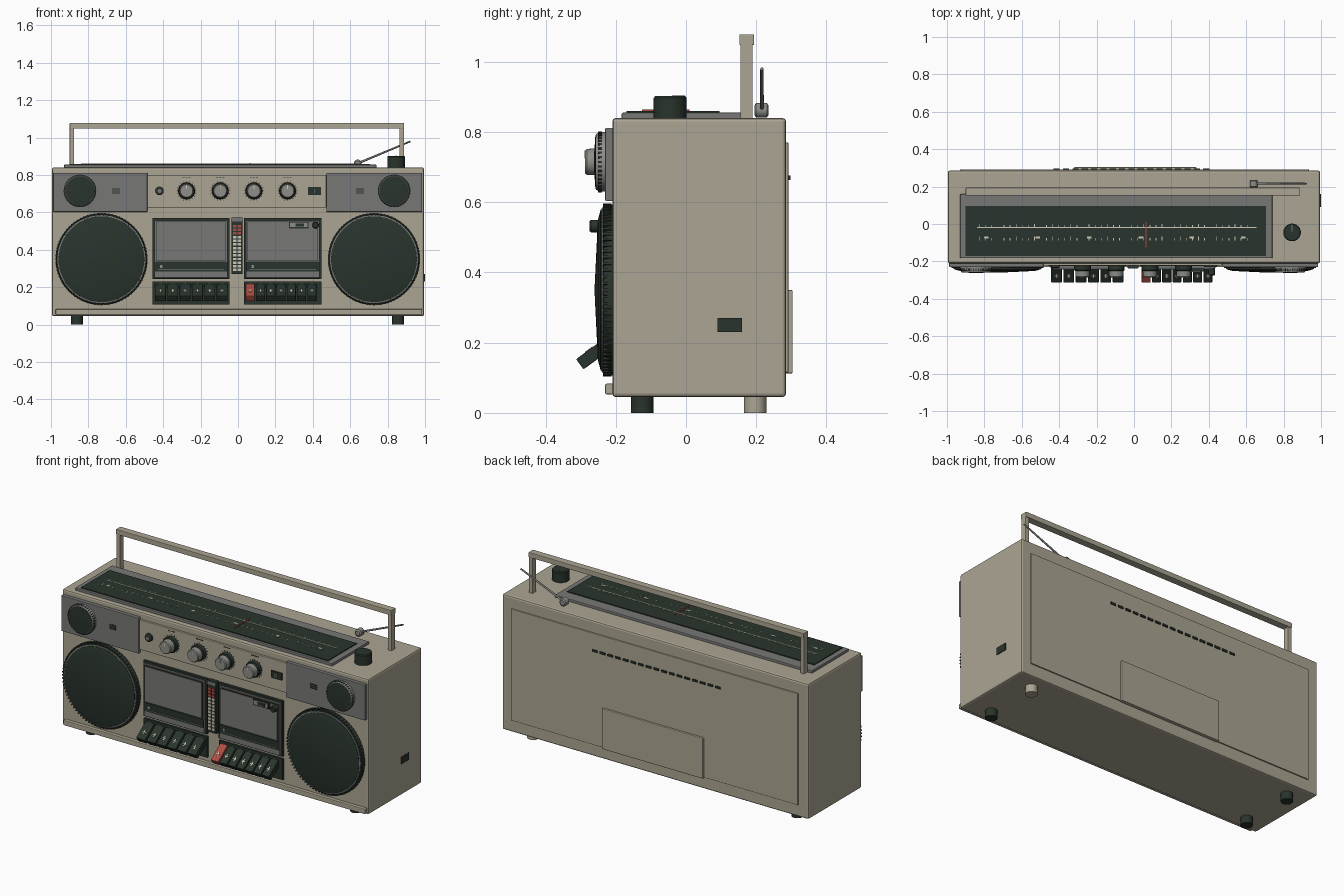
import bpy, bmesh, math
from mathutils import Matrix, Vector


def material(name, rgb):
    m = bpy.data.materials.new(name)
    m.diffuse_color = (*rgb, 1)
    return m


BEIGE = material("warm beige", (0.41, 0.375, 0.29))
GREY = material("panel grey", (0.185, 0.185, 0.18))
METAL = material("knob grey", (0.27, 0.27, 0.25))
DARK = material("green black", (0.022, 0.034, 0.025))
RED = material("signal red", (0.42, 0.075, 0.055))
CREAM = material("cream marking", (0.62, 0.60, 0.48))


def finish(name, bm, mat, loc=(0, 0, 0), rot=(0, 0, 0), smooth=False, bevel=0):
    bmesh.ops.recalc_face_normals(bm, faces=bm.faces)
    me = bpy.data.meshes.new(name)
    bm.to_mesh(me)
    bm.free()
    me.materials.append(mat)
    ob = bpy.data.objects.new(name, me)
    ob.location, ob.rotation_euler = loc, rot
    bpy.context.collection.objects.link(ob)
    if smooth:
        me.polygons.foreach_set("use_smooth", [True] * len(me.polygons))
        me.set_sharp_from_angle(angle=math.radians(30))
    if bevel:
        mod = ob.modifiers.new("Bevel", 'BEVEL')
        mod.width, mod.segments = bevel, 2
    return ob


def boxes(name, items, mat, **kw):
    """One object from boxes given as (x0, x1, y0, y1, z0, z1)."""
    bm = bmesh.new()
    for x0, x1, y0, y1, z0, z1 in items:
        m = Matrix.Translation(((x0 + x1) / 2, (y0 + y1) / 2, (z0 + z1) / 2))
        bmesh.ops.create_cube(bm, size=1, matrix=m @ Matrix.Diagonal((x1 - x0, y1 - y0, z1 - z0, 1)))
    return finish(name, bm, mat, **kw)


def box(name, x0, x1, y0, y1, z0, z1, mat, **kw):
    return boxes(name, [(x0, x1, y0, y1, z0, z1)], mat, **kw)


def lathe(name, loc, profile, mat, front=True, n=48):
    """Revolved (radius, height) profile; height points forward or up."""
    bm = bmesh.new()
    rings = []
    for r, h in profile:
        rings.append([bm.verts.new((r * math.cos(2 * math.pi * i / n), r * math.sin(2 * math.pi * i / n), h))
                      for i in range(n)])
    for a, b in zip(rings, rings[1:]):
        for i in range(n):
            bm.faces.new((a[i], a[(i + 1) % n], b[(i + 1) % n], b[i]))
    bm.faces.new(rings[0])
    bm.faces.new(rings[-1])
    return finish(name, bm, mat, loc, (math.pi / 2 if front else 0, 0, 0), True)


def teeth(name, loc, radius, count, size, mat):
    """Ring of small blocks around a forward-facing circle."""
    bm = bmesh.new()
    for i in range(count):
        m = Matrix.Rotation(2 * math.pi * i / count, 4, 'Y') @ Matrix.Translation((radius, 0, 0))
        bmesh.ops.create_cube(bm, size=1, matrix=m @ Matrix.Diagonal((*size, 1)))
    finish(name, bm, mat, loc)


# Cabinet, base strip and feet
box("cabinet", -0.995, 0.995, -0.21, 0.285, 0.045, 0.84, BEIGE, bevel=0.01)
box("front_base_strip", -0.975, 0.985, -0.23, -0.2, 0.053, 0.083, BEIGE, bevel=0.004)
for x in (-0.862, 0.855):
    for y in (-0.125, 0.197):
        lathe("foot", (x, y, 0), [(0.032, 0), (0.032, 0.05)], BEIGE if x > 0 and y > 0 else DARK, False, 24)

# Carrying handle
for x in (-0.888, 0.876):
    box("handle_post", x - 0.012, x + 0.012, 0.155, 0.19, 0.83, 1.06, BEIGE, bevel=0.002)
box("handle_bar", -0.9, 0.888, 0.152, 0.194, 1.048, 1.078, BEIGE, bevel=0.003)

# Folding antenna
lathe("antenna_pivot", (0.64, 0.235, 0.862), [(0.014, 0), (0.021, 0.005), (0.021, 0.035), (0.014, 0.04)], METAL, n=24)
a, b = Vector((0.64, 0.216, 0.862)), Vector((0.922, 0.216, 0.98))
rod = lathe("antenna_rod", a, [(0.006, 0), (0.0045, (b - a).length)], GREY, False, 12)
rod.rotation_euler = (b - a).to_track_quat('Z', 'Y').to_euler()

# Tuning scale on top
box("tuner_surround", -0.93, 0.74, -0.183, 0.16, 0.83, 0.855, GREY, bevel=0.004)
box("tuner_glass", -0.9, 0.705, -0.17, 0.095, 0.845, 0.86, DARK)
marks = [(-0.84, 0.655, -0.022, -0.017, 0.859, 0.862)]
for i in range(46):
    x = -0.825 + i * 0.0325
    if i % 7 != 3:
        marks.append((x - 0.002, x + 0.002, -0.015, 0 if i % 3 == 0 else -0.006, 0.859, 0.862))
        marks.append((x - 0.002, x + 0.002, -0.088, -0.066 if i % 3 == 0 else -0.076, 0.859, 0.862))
for i in range(6):
    x = -0.79 + i * 0.275
    marks.append((x - 0.012, x + 0.012, -0.078, -0.068, 0.859, 0.862))
boxes("tuner_scale_marks", marks, CREAM)
box("tuner_pointer", 0.061, 0.068, -0.125, 0.01, 0.859, 0.864, RED)
lathe("tuning_knob", (0.845, -0.045, 0.835), [(0.047, 0), (0.047, 0.062), (0.043, 0.067)], DARK, False)
box("tuning_knob_mark", 0.843, 0.847, -0.04, -0.003, 0.901, 0.904, GREY)

# Upper control fascia
box("control_panel", -0.485, 0.472, -0.222, -0.2, 0.625, 0.8, BEIGE, bevel=0.003)
for s in (-1, 1):
    x0, x1 = (-0.988, -0.485) if s < 0 else (0.472, 0.985)
    box("tweeter_panel", x0, x1, -0.23, -0.2, 0.603, 0.812, GREY, bevel=0.003)
    x = -0.845 if s < 0 else 0.835
    lathe("tweeter_rim", (x, -0.225, 0.715), [(0.085, 0), (0.085, 0.02), (0.079, 0.032), (0.075, 0.032)], METAL)
    lathe("tweeter_grille", (x, -0.225, 0.715), [(0.077, 0), (0.077, 0.033), (0.02, 0.037)], DARK)
    teeth("tweeter_rim_ridges", (x, -0.245, 0.715), 0.084, 40, (0.006, 0.012, 0.006), DARK)
    x = 0.652 * s
    boxes("panel_slots", [(x - 0.021, x + 0.021, -0.233, -0.225, z - 0.003, z + 0.003)
                          for z in (0.704, 0.715, 0.726)], DARK)

# Rotary controls
for x in (-0.275, -0.095, 0.085, 0.265):
    lathe("control_knob_skirt", (x, -0.22, 0.715), [(0.045, 0), (0.045, 0.025), (0.041, 0.03)], DARK)
    lathe("control_knob", (x, -0.22, 0.715), [(0.039, 0.02), (0.037, 0.062), (0.033, 0.067)], METAL)
    box("knob_pointer", x - 0.002, x + 0.002, -0.289, -0.286, 0.725, 0.747, CREAM)
    teeth("knob_scale", (x, -0.222, 0.715), 0.051, 20, (0.006, 0.004, 0.003), DARK)
    boxes("knob_label", [(x + d - 0.006, x + d + 0.006, -0.2245, -0.22, 0.786, 0.79)
                         for d in (-0.016, 0.0, 0.016)], DARK)
lathe("headphone_jack", (-0.42, -0.215, 0.715), [(0.023, 0), (0.023, 0.018), (0.017, 0.022)], DARK, n=24)
lathe("jack_hole", (-0.42, -0.215, 0.715), [(0.011, 0.01), (0.011, 0.024)], GREY, n=16)
box("power_switch_frame", 0.374, 0.444, -0.23, -0.21, 0.694, 0.735, DARK)
box("power_switch", 0.403, 0.413, -0.24, -0.22, 0.702, 0.727, METAL)

# Main speakers
for x in (-0.73, 0.727):
    lathe("speaker_rim", (x, -0.205, 0.35), [(0.244, 0), (0.244, 0.015), (0.238, 0.03), (0.228, 0.034)], DARK, n=72)
    lathe("speaker_trim_ring", (x, -0.205, 0.35), [(0.236, 0.02), (0.235, 0.034), (0.229, 0.036)], GREY, n=72)
    lathe("speaker_grille", (x, -0.205, 0.35), [(0.231, 0.01), (0.229, 0.038), (0.2, 0.046), (0.015, 0.055)], DARK, n=72)
    teeth("speaker_rim_ridges", (x, -0.224, 0.35), 0.242, 80, (0.01, 0.025, 0.008), DARK)

# Cassette decks
for x0, x1 in ((-0.457, -0.045), (0.032, 0.446)):
    box("deck_frame", x0, x1, -0.225, -0.2, 0.245, 0.57, DARK)
    box("deck_door", x0 + 0.01, x1 - 0.01, -0.235, -0.21, 0.25, 0.558, GREY, bevel=0.003)
    box("deck_window_rim", x0 + 0.018, x1 - 0.018, -0.239, -0.22, 0.338, 0.552, DARK)
    box("deck_window", x0 + 0.022, x1 - 0.022, -0.243, -0.225, 0.342, 0.548, GREY)
    box("deck_label_strip", x0 + 0.012, x1 - 0.012, -0.24, -0.22, 0.284, 0.334, DARK)
    boxes("deck_label_mark", [(x0 + 0.04, x0 + 0.054, -0.242, -0.235, 0.304, 0.318),
                              (x0 + 0.03, x1 - 0.03, -0.242, -0.235, 0.293, 0.295)], METAL)
box("counter_frame", 0.272, 0.378, -0.25, -0.23, 0.515, 0.55, DARK)
box("counter_window", 0.279, 0.371, -0.254, -0.24, 0.521, 0.545, METAL)
box("counter_digits", 0.307, 0.352, -0.257, -0.25, 0.525, 0.541, DARK)
lathe("counter_reset", (0.415, -0.235, 0.532), [(0.018, 0), (0.018, 0.035), (0.014, 0.04)], DARK, n=24)

# Level meter between the decks
box("meter_plate", -0.035, 0.023, -0.235, -0.2, 0.27, 0.572, DARK)
cells = {m: [] for m in (RED, CREAM)}
for row in range(13):
    z = 0.286 + row * 0.0195
    for x in (-0.018, 0.006):
        cells[RED if row > 9 else CREAM].append((x - 0.009, x + 0.009, -0.239, -0.23, z, z + 0.013))
boxes("meter_peak_lights", cells[RED], RED)
boxes("meter_level_lights", cells[CREAM], CREAM)
box("meter_cap", -0.033, 0.021, -0.239, -0.23, 0.551, 0.569, GREY)

# Sloping transport keys
for x0, x1, count, start, pitch in ((-0.457, -0.045, 6, -0.415, 0.066), (0.032, 0.446, 7, 0.065, 0.055)):
    box("key_bay", x0, x1, -0.222, -0.2, 0.107, 0.23, DARK)
    place = dict(loc=(0, -0.262, 0.168), rot=(math.radians(36), 0, 0))
    for i in range(count):
        x = start + i * pitch
        red = count == 7 and i == 0
        box("transport_key", x - pitch * 0.44, x + pitch * 0.44, -0.05, 0.06, -0.018, 0.018,
            RED if red else DARK, bevel=0.003, **place)
        boxes("key_mark", [(x - 0.01, x + 0.01, -0.008, -0.003, 0.017, 0.02),
                           (x - 0.003, x + 0.003, -0.018, 0.008, 0.017, 0.02)], CREAM, **place)
    boxes("key_bay_marks", [(start + i * pitch - 0.009, start + i * pitch + 0.009, -0.224, -0.22, 0.216, 0.219)
                            for i in range(count)], METAL)

# Rear cover, battery door and vents
box("rear_cover", -0.93, 0.935, 0.27, 0.292, 0.115, 0.77, BEIGE, bevel=0.003)
box("battery_door", -0.32, 0.335, 0.28, 0.304, 0.112, 0.35, BEIGE, bevel=0.004)
boxes("rear_vents", [(-0.43 + i * 0.05, -0.397 + i * 0.05, 0.285, 0.298, 0.664, 0.676) for i in range(17)], DARK)

# Power inlet on the side
box("power_inlet", 0.98, 1.0, 0.09, 0.16, 0.23, 0.27, DARK)
